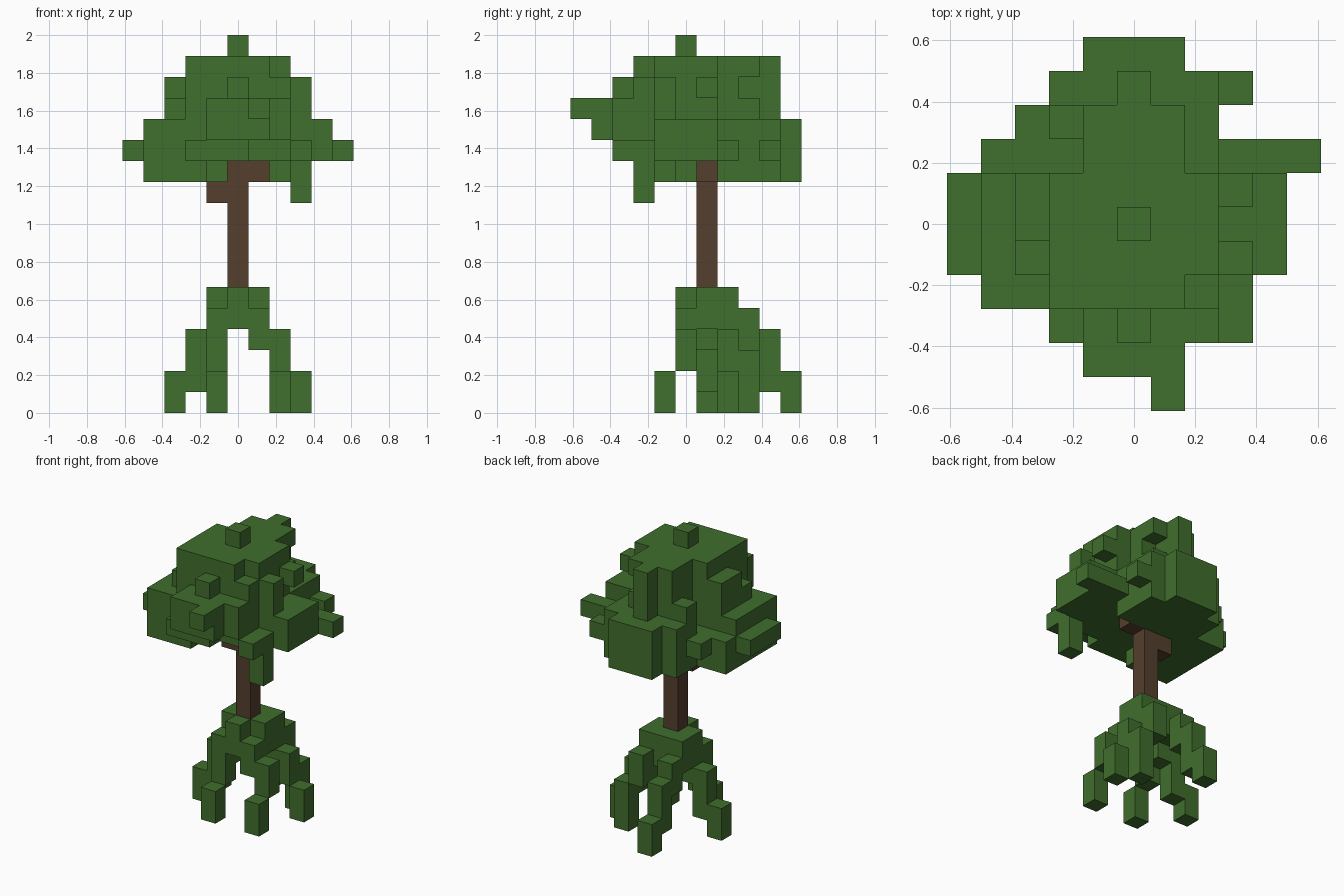
import bpy
import bmesh
from mathutils import Vector

default_cube = bpy.data.objects.get("Cube")
if default_cube:
    bpy.data.objects.remove(default_cube, do_unlink=True)

UNIT = 2 / 18  # edge of one block


def make_material(name, colour):
    mat = bpy.data.materials.new(name)
    mat.use_nodes = True
    mat.diffuse_color = (*colour, 1)
    shader = next(n for n in mat.node_tree.nodes if n.type == "BSDF_PRINCIPLED")
    shader.inputs["Base Color"].default_value = (*colour, 1)
    shader.inputs["Roughness"].default_value = 1
    return mat


leaf_green = make_material("leaf green", (0.051, 0.156, 0.026))
bark_brown = make_material("bark brown", (0.089, 0.05, 0.026))


def span(value):
    """A single block index or a (first, last) pair, as a range."""
    first, last = value if isinstance(value, tuple) else (value, value)
    return range(first, last + 1)


def blocks(*boxes):
    """All block cells covered by boxes given as x, y and z spans."""
    return {(x, y, z) for bx, by, bz in boxes
            for x in span(bx) for y in span(by) for z in span(bz)}


def build(name, cells, mat, hidden_by):
    """Skin the cells, leaving out faces that touch another block."""
    bm = bmesh.new()
    for cell in sorted(cells):
        centre = Vector(cell) + Vector((0, 0, 0.5))
        for axis in range(3):
            for sign in (-1, 1):
                normal = Vector((0, 0, 0))
                normal[axis] = sign
                if tuple(int(c) for c in Vector(cell) + normal) in hidden_by:
                    continue
                u = Vector((0, 0, 0))
                u[(axis + 1) % 3] = 0.5
                v = normal.cross(u)
                mid = centre + normal / 2
                corners = (mid - u - v, mid + u - v, mid + u + v, mid - u + v)
                bm.faces.new([bm.verts.new(p * UNIT) for p in corners])
    bmesh.ops.remove_doubles(bm, verts=bm.verts, dist=UNIT / 100)
    mesh = bpy.data.meshes.new(name)
    bm.to_mesh(mesh)
    bm.free()
    mesh.materials.append(mat)
    obj = bpy.data.objects.new(name, mesh)
    bpy.context.collection.objects.link(obj)


parts = {}

# Trunk with two stubby branches
parts["trunk"] = blocks((0, 1, (6, 11)), (-1, 1, 10), (1, 1, 11))

# Crown: the central mass and its tip
parts["crown"] = blocks(
    (0, 0, 17),
    ((-2, 1), (-2, 1), (12, 16)),
    (2, (-1, 1), (12, 16)),
    (2, -2, (12, 15)),
    ((-1, 1), (2, 3), (12, 16)),
    (0, 4, (12, 16)),
) - blocks((1, 3, 15))

# Leaf clusters around the crown
parts["front_leaves"] = blocks(
    ((-1, 2), -3, (13, 14)),
    (0, -3, 15),
    ((-1, 1), -4, (13, 14)),
    (1, -5, 14),
    ((-2, 0), -3, 12),
)
parts["left_leaves"] = blocks(
    (3, -1, (14, 15)),
    (3, 1, 15),
    ((3, 4), (-1, 1), (12, 13)),
    ((3, 5), 2, 12),
    (3, (-3, -2), 12),
    (3, -2, (10, 11)),
)
parts["right_leaves"] = blocks(
    (-3, (0, 1), (14, 15)),
    (-3, -1, 14),
    ((-4, -3), (-2, 1), (11, 13)),
    (-5, (-1, 1), 12),
    ((-4, -2), 2, (11, 12)),
    (-3, 3, 12),
    (-2, 3, (12, 14)),
)
parts["back_leaves"] = blocks(
    ((-2, 2), 4, (11, 13)),
    ((-1, 1), 5, (11, 13)),
    (2, (2, 3), (11, 13)),
    (3, 4, 12),
)
parts["lower_leaves"] = blocks(
    (-2, (-2, 1), 11),
    (-1, (0, 1), 11),
    ((-2, 1), (2, 3), 11),
)

# Root mound and the stepped roots spreading from it
parts["root_mound"] = blocks(
    (0, (0, 2), 5),
    ((-1, 1), (1, 2), 5),
    ((-1, 1), (0, 2), 4),
)
parts["front_left_root"] = blocks(((1, 2), 0, 3), (2, 0, 2), (2, -1, (0, 1)))
parts["front_right_root"] = blocks((-1, 0, (2, 3)), (-1, -1, (0, 1)))
parts["right_root"] = blocks(((-2, -1), 1, 3), (-2, 1, (1, 2)), (-3, 1, (0, 1)))
parts["back_root"] = blocks((-1, 3, (3, 4)), (-1, 4, (1, 3)), (-1, 5, (0, 1)))
parts["left_root"] = blocks(((1, 2), 2, 3), (2, 2, 2), (3, 2, (0, 1)))
parts["back_left_root"] = blocks((1, 3, (3, 4)), (2, 3, (0, 2)))

occupied = set().union(*parts.values())
for name, cells in parts.items():
    build(name, cells, bark_brown if name == "trunk" else leaf_green, occupied)
